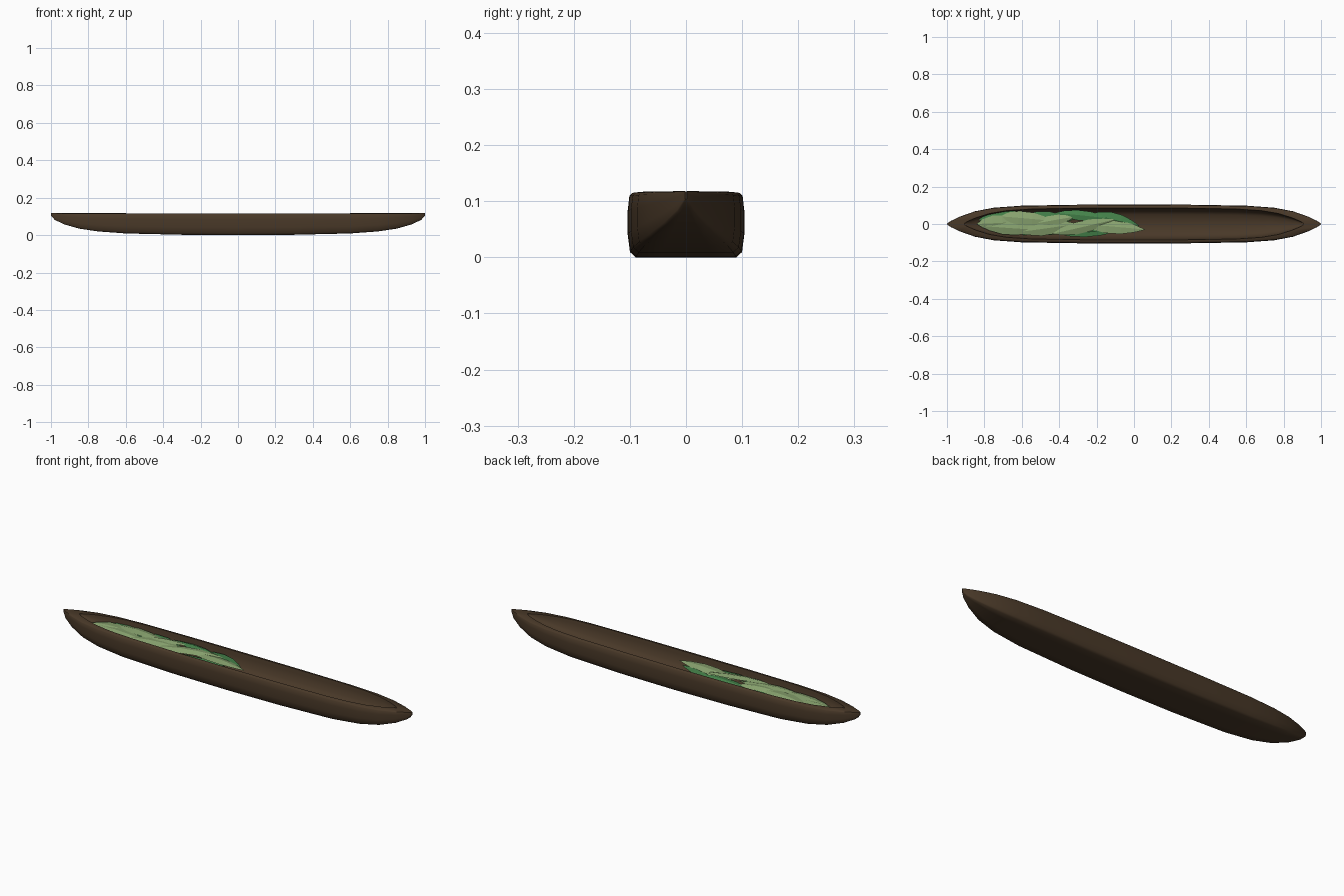
import bpy, bmesh, math
from mathutils import Matrix, Vector

if "Cube" in bpy.data.objects:
    bpy.data.objects.remove(bpy.data.objects["Cube"])


def material(name, rgb):
    m = bpy.data.materials.new(name)
    m.diffuse_color = (*rgb, 1)
    m.use_nodes = True
    m.node_tree.nodes["Principled BSDF"].inputs["Base Color"].default_value = m.diffuse_color
    return m


WOOD = material("dark_wood", (0.066, 0.040, 0.021))
LIGHT = material("pale_leaf", (0.25, 0.37, 0.16))
DARK = material("deep_leaf", (0.06, 0.23, 0.07))


def finish(bm, name, mat, angle=None):
    me = bpy.data.meshes.new(name)
    bm.to_mesh(me)
    bm.free()
    ob = bpy.data.objects.new(name, me)
    bpy.context.collection.objects.link(ob)
    me.materials.append(mat)
    if angle:
        bpy.context.view_layer.objects.active = ob
        ob.select_set(True)
        bpy.ops.object.shade_smooth_by_angle(angle=math.radians(angle))
        ob.select_set(False)
    return ob


# Hull: stations of (x, half width, keel height), mirrored end to end
half = [(0, .104, 0), (.3, .103, .002), (.6, .098, .009), (.75, .087, .020),
        (.85, .068, .035), (.93, .040, .058), (.98, .016, .082), (1, .002, .104)]
stations = [(-x, w, k) for x, w, k in reversed(half[1:])] + half
OUTER = [(0, 0), (.45, 0), (.86, 0), (.96, .08), (1, .35), (1, .7), (.97, .93), (.92, .975)]
INNER = [(1, 1), (.96, .75), (.85, .3), (.6, .08), (0, 0)]


def ring(x, w, k):
    top = .118
    pts = [(x, w * a, k + (top - k) * b) for a, b in OUTER]
    # hollow is shorter and narrower, its floor rising towards each end
    f = abs(x)
    wi = w * .82
    floor = min(.028 + k * .95, top - .004)
    rim = top - .003 * (1 - f)
    pts += [(x * .91, wi * a, floor + (rim - floor) * b) for a, b in INNER]
    return pts + [(p[0], -p[1], p[2]) for p in reversed(pts[1:-1])]


bm = bmesh.new()
rings = [[bm.verts.new(p) for p in ring(*s)] for s in stations]
n = len(rings[0])
for a, b in zip(rings, rings[1:]):
    for i in range(n):
        j = (i + 1) % n
        bm.faces.new((a[i], a[j], b[j], b[i]))
bm.faces.new(rings[0])
bm.faces.new(rings[-1])
bmesh.ops.recalc_face_normals(bm, faces=bm.faces)
finish(bm, "canoe_hull", WOOD, 50)


# Leaves: pointed blades creased along the midrib
def leaf(name, mat, x, y, z, length, width, turn, tilt=0):
    bm = bmesh.new()
    rows = []
    steps = [(-.5, .04), (-.35, .6), (-.12, 1), (.12, .95), (.33, .55), (.5, .02)]
    for t, w in steps:
        arch = -.05 * t * t
        rows.append([bm.verts.new((t * length, s * w * width / 2, arch - .008 * abs(s) * w))
                     for s in (-1, 0, 1)])
    for a, b in zip(rows, rows[1:]):
        for i in (0, 1):
            bm.faces.new((a[i], b[i], b[i + 1], a[i + 1]))
    M = (Matrix.Translation(Vector((x, y, z))) @ Matrix.Rotation(math.radians(turn), 4, 'Z')
         @ Matrix.Rotation(math.radians(tilt), 4, 'X'))
    bm.transform(M)
    finish(bm, name, mat)


dark = [(-.70, .035, .098, .26, .075, 6), (-.27, .045, .104, .30, .055, -6),
        (-.10, .022, .098, .26, .07, -14), (-.22, -.040, .096, .34, .05, 5),
        (-.48, .022, .096, .30, .09, 0), (-.55, -.035, .092, .34, .05, -4)]
pale = [(-.66, -.022, .104, .32, .075, -4), (-.58, .030, .107, .30, .075, -5),
        (-.46, -.022, .106, .32, .075, 8), (-.43, .020, .108, .24, .055, 10),
        (-.27, -.015, .110, .34, .065, 13), (-.11, -.014, .106, .34, .075, -5),
        (-.73, .005, .103, .22, .08, 3)]
for i, p in enumerate(dark):
    leaf(f"deep_leaf_{i + 1}", DARK, *p, tilt=(-1) ** i * 6)
for i, p in enumerate(pale):
    leaf(f"pale_leaf_{i + 1}", LIGHT, *p, tilt=(-1) ** i * 5)
